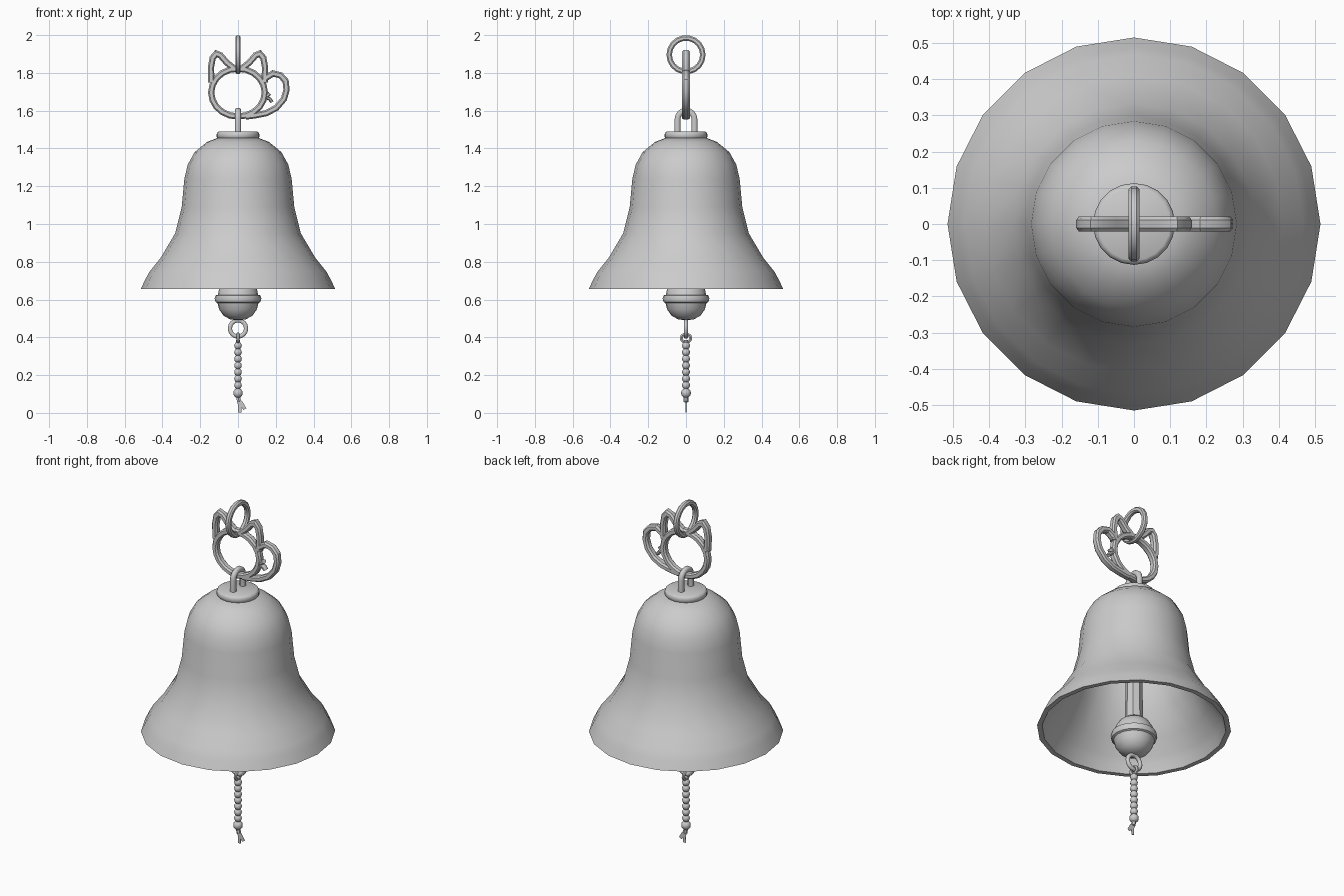
import bpy, bmesh, math
from mathutils import Vector, Matrix

if "Cube" in bpy.data.objects:
    bpy.data.objects.remove(bpy.data.objects["Cube"])


def finish(name, bm, angle=40):
    bmesh.ops.remove_doubles(bm, verts=bm.verts, dist=0.0003)
    bmesh.ops.recalc_face_normals(bm, faces=bm.faces)
    me = bpy.data.meshes.new(name)
    bm.to_mesh(me)
    bm.free()
    ob = bpy.data.objects.new(name, me)
    bpy.context.collection.objects.link(ob)
    bpy.ops.object.select_all(action='DESELECT')
    ob.select_set(True)
    bpy.context.view_layer.objects.active = ob
    bpy.ops.object.shade_smooth_by_angle(angle=math.radians(angle))
    return ob


def lathe(name, profile, sides=20, angle=40):
    """Spin an (r, z) profile, starting and ending on the axis, around z."""
    bm = bmesh.new()
    vs = [bm.verts.new((r, 0, z)) for r, z in profile]
    es = [bm.edges.new(p) for p in zip(vs, vs[1:])]
    bmesh.ops.spin(bm, geom=vs + es, cent=(0, 0, 0), axis=(0, 0, 1),
                   angle=math.tau, steps=sides, use_merge=True)
    return finish(name, bm, angle)


def add_tube(bm, path, r, depth=None, plane='XZ', closed=False, sides=8, boxy=1.0):
    """Sweep a section (r in the plane, depth across it) along a flat (u, z) path.
    boxy > 1 squares the section off into a chamfered rectangle."""
    depth = depth or r
    to3 = (lambda u, z: Vector((u, 0, z))) if plane == 'XZ' else (lambda u, z: Vector((0, u, z)))
    n = Vector((0, 1, 0)) if plane == 'XZ' else Vector((1, 0, 0))
    clamp = lambda v: max(-1, min(1, v * boxy))
    pts = [to3(*p) for p in path]
    c, rings = len(pts), []
    for i, p in enumerate(pts):
        a = pts[i - 1] if closed or i else p
        b = pts[(i + 1) % c] if closed or i < c - 1 else p
        d1, d2 = (p - a).normalized(), (b - p).normalized()
        t = (d1 + d2).normalized()
        miter = 1 / max(0.7, t.dot(d2 if d2.length else d1))
        s = n.cross(t)
        rings.append([bm.verts.new(p + s * (r * miter * clamp(math.cos(k))) + n * (depth * clamp(math.sin(k))))
                      for k in (math.tau * (j + .5) / sides for j in range(sides))])
    for i in range(c if closed else c - 1):
        A, B = rings[i], rings[(i + 1) % c]
        for j in range(sides):
            k = (j + 1) % sides
            bm.faces.new((A[j], A[k], B[k], B[j]))
    if not closed:
        bm.faces.new(rings[0])
        bm.faces.new(rings[-1])


def tubes(name, *specs, angle=50):
    bm = bmesh.new()
    for s in specs:
        add_tube(bm, **s)
    return finish(name, bm, angle)


def oval(cz, ru, rz, n=16):
    return [(ru * math.cos(math.tau * i / n), cz + rz * math.sin(math.tau * i / n)) for i in range(n)]


# Bell shell: outer skin, rim, inner skin
lathe("bell_body", [
    (0, 1.455), (0.11, 1.455), (0.165, 1.434), (0.23, 1.38), (0.266, 1.315), (0.284, 1.24),
    (0.298, 1.09), (0.333, 0.95), (0.41, 0.82), (0.468, 0.748), (0.49, 0.708), (0.515, 0.656),
    (0.488, 0.656), (0.468, 0.7), (0.448, 0.735), (0.393, 0.808), (0.314, 0.945), (0.278, 1.09),
    (0.264, 1.24), (0.247, 1.31), (0.216, 1.366), (0.157, 1.415), (0.105, 1.433), (0, 1.433)])

# Crown disc on top
lathe("crown_disc", [(0, 1.45), (0.105, 1.45), (0.113, 1.46), (0.113, 1.475),
                     (0.109, 1.485), (0.1, 1.49), (0, 1.49)], 20, 65)

# Clapper: rod, then collared ball
lathe("clapper_rod", [(0, 1.435), (0.04, 1.435), (0.048, 0.69), (0, 0.69)], 8, 40)
lathe("clapper_ball", [
    (0, 0.715), (0.05, 0.71), (0.08, 0.688), (0.1, 0.655), (0.107, 0.625), (0.119, 0.622),
    (0.124, 0.605), (0.119, 0.587), (0.109, 0.582), (0.1, 0.548), (0.075, 0.513),
    (0.04, 0.495), (0, 0.49)], 20, 40)

# Rings under the clapper
tubes("clapper_ring", dict(path=oval(0.447, 0.043, 0.043), r=0.012, closed=True))
tubes("chain_ring", dict(path=oval(0.396, 0.025, 0.022, 12), r=0.009, plane='YZ', closed=True, sides=6))

# Bead chain, last bead larger
bm = bmesh.new()
for i in range(8):
    last = i == 7
    bmesh.ops.create_uvsphere(bm, u_segments=10, v_segments=8, radius=0.026 if last else 0.021,
                              matrix=Matrix.Translation((0, 0, 0.105 if last else 0.356 - 0.035 * i)))
finish("bead_chain", bm)

# Cord through the beads with two thin frayed ends
tubes("cord",
      dict(path=[(0, 0.385), (0, 0.09), (0.006, 0.058)], r=0.012, sides=6),
      dict(path=[(0.004, 0.068), (0.02, 0.048), (0.036, 0.02)], r=0.011, depth=0.002, sides=6),
      dict(path=[(0.004, 0.065), (0.01, 0.035), (0.009, 0.001)], r=0.01, depth=0.002, sides=6))

# Hanger loop on the crown
arch = [(0.045 * math.cos(a), 1.555 + 0.045 * math.sin(a)) for a in (math.pi * i / 8 for i in range(9))]
tubes("hanger_loop", dict(path=[(0.045, 1.48)] + arch + [(-0.045, 1.48)], r=0.015, plane='YZ', boxy=1.3))

# Cat-shaped link: head ring, two ears, curled tail with a small barb
ear = [(0.141, 1.75), (0.143, 1.83), (0.134, 1.88), (0.115, 1.902), (0.093, 1.893),
       (0.06, 1.855), (0.01, 1.815)]
tail = [(0.125, 1.745), (0.15, 1.775), (0.185, 1.797), (0.225, 1.787), (0.252, 1.757),
        (0.257, 1.71), (0.243, 1.662), (0.203, 1.615), (0.15, 1.587), (0.09, 1.575), (0.04, 1.569)]
link = dict(r=0.0165, depth=0.021, boxy=1.4)
tubes("cat_link",
      dict(path=oval(1.696, 0.142, 0.127, 20), closed=True, **link),
      dict(path=ear, **link),
      dict(path=[(-x, z) for x, z in ear], **link),
      dict(path=tail, **link),
      dict(path=[(0.135, 1.672), (0.155, 1.68), (0.168, 1.692)], r=0.012, depth=0.018),
      dict(path=[(0.145, 1.672), (0.168, 1.662), (0.18, 1.645)], r=0.01, depth=0.018),
      angle=35)

# Top split ring
tubes("top_ring", dict(path=oval(1.896, 0.089, 0.089, 18), r=0.0145, plane='YZ', closed=True, boxy=1.3),
      angle=35)
